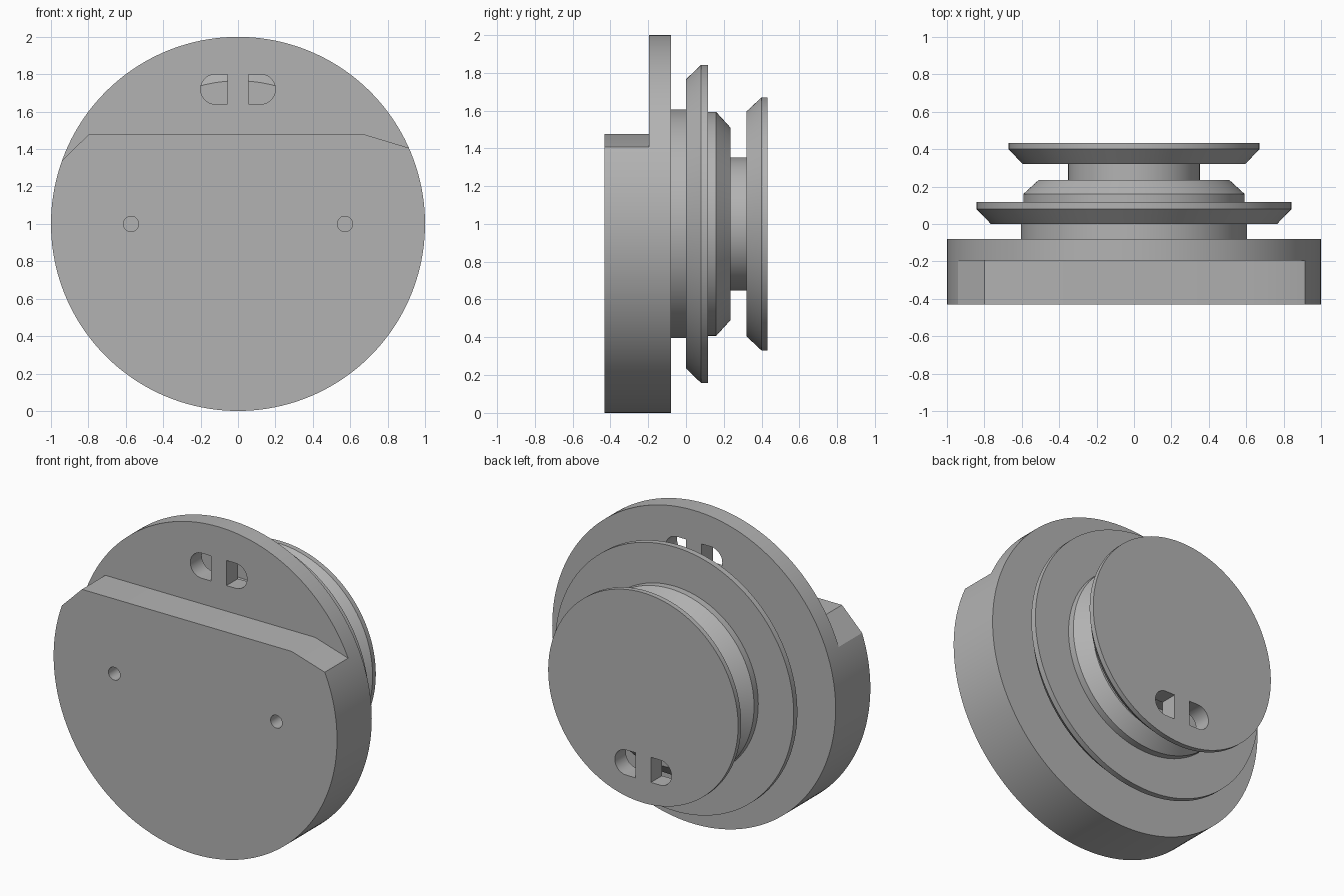
import bpy, bmesh, math

cube = bpy.data.objects.get("Cube")
if cube:
    bpy.data.objects.remove(cube, do_unlink=True)

SEG = 160
AXIS_Z = 1.0

grey = bpy.data.materials.new("plain_grey")
grey.use_nodes = True
colour = (0.45, 0.45, 0.45, 1)
grey.diffuse_color = colour
grey.node_tree.nodes["Principled BSDF"].inputs["Base Color"].default_value = colour


def make_object(name, bm):
    bmesh.ops.recalc_face_normals(bm, faces=bm.faces)
    mesh = bpy.data.meshes.new(name)
    bm.to_mesh(mesh)
    bm.free()
    mesh.materials.append(grey)
    obj = bpy.data.objects.new(name, mesh)
    bpy.context.collection.objects.link(obj)
    return obj


def lathe(name, profile):
    """Closed solid of revolution about the y axis from (y, radius) pairs."""
    bm = bmesh.new()
    rings = []
    for y, r in profile:
        rings.append([bm.verts.new((r * math.cos(a), y, AXIS_Z + r * math.sin(a)))
                      for a in (math.tau * i / SEG for i in range(SEG))])
    for a, b in zip(rings, rings[1:]):
        for i in range(SEG):
            j = (i + 1) % SEG
            bm.faces.new((a[i], a[j], b[j], b[i]))
    bm.faces.new(rings[0])
    bm.faces.new(rings[-1])
    return make_object(name, bm)


def prism(name, outline, y0, y1):
    """Extrude an (x, z) outline from y0 to y1."""
    bm = bmesh.new()
    face = bm.faces.new([bm.verts.new((x, y0, z)) for x, z in outline])
    new = bmesh.ops.extrude_face_region(bm, geom=[face])["geom"]
    verts = [v for v in new if isinstance(v, bmesh.types.BMVert)]
    bmesh.ops.translate(bm, verts=verts, vec=(0, y1 - y0, 0))
    return make_object(name, bm)


def arc(cx, cz, r, start, end, n):
    return [(cx + r * math.cos(start + (end - start) * i / n),
             cz + r * math.sin(start + (end - start) * i / n)) for i in range(n + 1)]


def slot_outline(side, z):
    """D shape: flat on the inside, round on the outside."""
    half, inner, outer = 0.08, 0.055, 0.2
    pts = [(inner, z - half)]
    pts += arc(outer - half, z, half, -math.pi / 2, math.pi / 2, 20)
    pts += [(inner, z + half)]
    return [(side * x, h) for x, h in pts]


def cut(obj, cutter):
    mod = obj.modifiers.new(cutter.name, "BOOLEAN")
    mod.operation = "DIFFERENCE"
    mod.solver = "EXACT"
    mod.object = cutter
    bpy.ops.object.select_all(action="DESELECT")
    bpy.context.view_layer.objects.active = obj
    obj.select_set(True)
    bpy.ops.object.modifier_apply(modifier=mod.name)
    bpy.data.objects.remove(cutter, do_unlink=True)


# Main drum with the stepped chord at its top front
drum = lathe("front_drum", [(-0.43, 1), (-0.08, 1)])
step = [(-1.2, 1.08), (-0.80, 1.477), (0.68, 1.477), (1.2, 1.32), (1.2, 2.3), (-1.2, 2.3)]
cut(drum, prism("step_cutter", step, -0.6, -0.195))

# Stacked rear flanges, hub and bevelled end disc
spindle = lathe("rear_spindle", [
    (-0.1, 0.605), (0, 0.605),
    (0, 0.765), (0.08, 0.842), (0.117, 0.842),
    (0.117, 0.592), (0.16, 0.592), (0.235, 0.51),
    (0.235, 0.352), (0.32, 0.352),
    (0.32, 0.595), (0.4, 0.67), (0.432, 0.67)])

# Paired slots and front pin holes
for side in (-1, 1):
    cut(drum, prism("upper_slot_cutter", slot_outline(side, 1.72), -0.3, 0.0))
    cut(spindle, prism("rear_slot_cutter", slot_outline(side, 0.555), 0.28, 0.5))
    hole = arc(side * 0.572, AXIS_Z, 0.041, 0, math.tau * 31 / 32, 31)
    cut(drum, prism("pin_hole_cutter", hole, -0.5, -0.2))

# Smooth round walls, sharp rims
for obj in (drum, spindle):
    bpy.ops.object.select_all(action="DESELECT")
    bpy.context.view_layer.objects.active = obj
    obj.select_set(True)
    bpy.ops.object.shade_smooth_by_angle(angle=math.radians(25))
